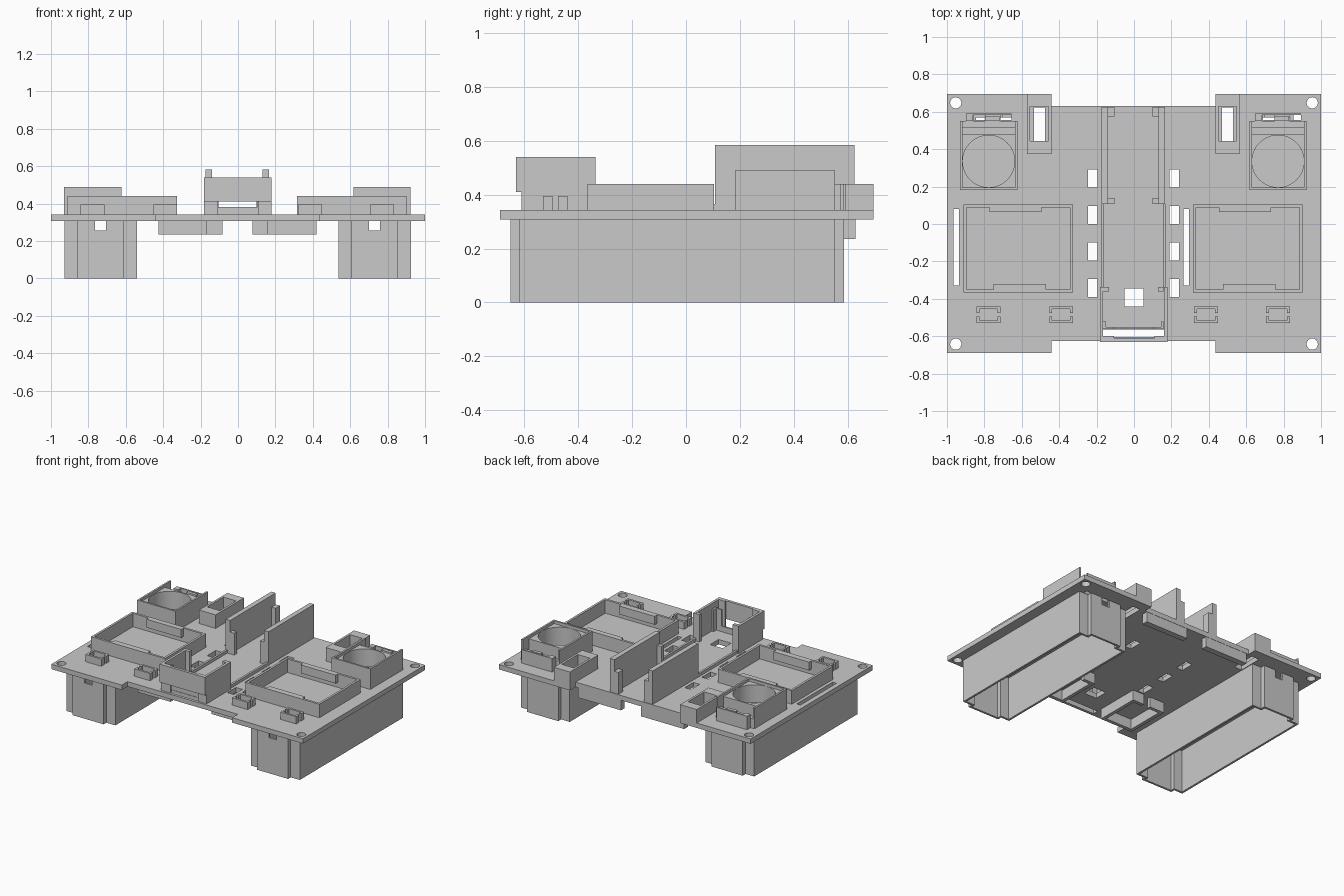
import bpy, bmesh, math
from mathutils import Matrix

if "Cube" in bpy.data.objects:
    bpy.data.objects.remove(bpy.data.objects["Cube"])

grey = bpy.data.materials.new("plain grey")
grey.diffuse_color = (0.59, 0.59, 0.59, 1)
grey.use_nodes = True
grey.node_tree.nodes["Principled BSDF"].inputs["Base Color"].default_value = grey.diffuse_color

TOP, LOW = 0.343, 0.308      # upper and lower faces of the base plate


def add_box(bm, x0, x1, y0, y1, z0, z1):
    m = Matrix.Translation(((x0 + x1) / 2, (y0 + y1) / 2, (z0 + z1) / 2))
    bmesh.ops.create_cube(bm, size=1, matrix=m @ Matrix.Diagonal((x1 - x0, y1 - y0, z1 - z0, 1)))


def add_tube(bm, x, y, r, z0, z1, n=48):
    bmesh.ops.create_cone(bm, cap_ends=True, segments=n, radius1=r, radius2=r, depth=z1 - z0,
                          matrix=Matrix.Translation((x, y, (z0 + z1) / 2)))


def finish(name, bm):
    me = bpy.data.meshes.new(name)
    bm.to_mesh(me)
    bm.free()
    me.materials.append(grey)
    ob = bpy.data.objects.new(name, me)
    bpy.context.collection.objects.link(ob)
    return ob


def part(name, boxes):
    bm = bmesh.new()
    for b in boxes:
        add_box(bm, *b)
    return finish(name, bm)


def cut(ob, boxes=(), tubes=()):
    bm = bmesh.new()
    for b in boxes:
        add_box(bm, *b)
    for t in tubes:
        add_tube(bm, *t)
    cutter = finish("cutter", bm)
    cutter.hide_render = True
    mod = ob.modifiers.new("cut", 'BOOLEAN')
    mod.operation, mod.solver, mod.object = 'DIFFERENCE', 'EXACT', cutter
    bpy.context.view_layer.objects.active = ob
    bpy.ops.object.modifier_apply(modifier=mod.name)
    bpy.data.objects.remove(cutter)


def frame(x0, x1, y0, y1, z0, z1, t):
    """Four walls around a rectangle."""
    return [(x0, x1, y0, y0 + t, z0, z1), (x0, x1, y1 - t, y1, z0, z1),
            (x0, x0 + t, y0 + t, y1 - t, z0, z1), (x1 - t, x1, y0 + t, y1 - t, z0, z1)]


def same(b):
    return b


def mirror(b):
    return (-b[1] - 0.006, -b[0] - 0.006) + tuple(b[2:])


# base plate with end notches, screw holes and slots
plate = part("base_plate", [(-1, 1, -0.69, 0.695, LOW, TOP)])
A, B = 0.25, 0.4
slots = [(-0.44, 0.435, -0.8, -0.625, A, B), (-0.44, 0.435, 0.63, 0.8, A, B),
         (-0.965, -0.935, -0.33, 0.08, A, B), (0.265, 0.295, -0.33, 0.08, A, B),
         (-0.05, 0.05, -0.44, -0.345, A, B), (-0.165, 0.165, -0.605, -0.565, A, B)]
for y in (-0.39, -0.195, 0.0, 0.195):
    slots += [(-0.245, -0.195, y, y + 0.097, A, B), (0.19, 0.24, y, y + 0.097, A, B)]
for c in (-0.505, 0.5):
    slots.append((c - 0.03, c + 0.03, 0.445, 0.622, A, B))
cut(plate, slots, [(sx * 0.953, y, 0.03, A, B, 24) for sx in (-1, 1) for y in (-0.642, 0.648)])

# two hollow legs, open underneath, with raised end panels holding a small window
T = 0.015
for side, dx in (("left", 0), ("right", 1.465)):
    x0, x1, p0, p1 = -0.928 + dx, -0.54 + dx, -0.86 + dx, -0.612 + dx
    w0, w1, wz = -0.765 + dx, -0.705 + dx, 0.255
    part(side + "_leg_sides", [(x, x + T, -0.62, 0.552, 0, LOW) for x in (x0, x1 - T)])
    for end, y, yp in (("front", -0.62, -0.65), ("back", 0.552 - T, 0.585 - T)):
        ya, yb = min(y, yp), max(y, yp) + T
        part(side + "_leg_" + end, [
            (x0 + T, p0 + T, y, y + T, 0, LOW), (p1 - T, x1 - T, y, y + T, 0, LOW),
            (p0, p0 + T, ya, yb, 0, LOW), (p1 - T, p1, ya, yb, 0, LOW),
            (p0 + T, p1 - T, yp, yp + T, 0, wz),
            (p0 + T, w0, yp, yp + T, wz, LOW), (w1, p1 - T, yp, yp + T, wz, LOW)])

# rectangular trays with inner retaining bars
for side, x0 in (("left", -0.912), ("right", 0.315)):
    x1 = x0 + 0.587
    part(side + "_tray", frame(x0, x1, -0.365, 0.103, TOP, 0.44, 0.016))
    part(side + "_tray_bars", [(x0 + 0.14, x1 - 0.17, 0.063, 0.09, 0.38, 0.44),
                               (x0 + 0.16, x1 - 0.145, -0.352, -0.322, 0.38, 0.44)])

# small paired clips near the front edge
for i, x in enumerate((-0.778, -0.39, 0.385, 0.77)):
    bx = []
    for s in (-1, 1):
        def span(a, b):
            return sorted((-0.485 + s * a, -0.485 + s * b))
        bx.append((x - 0.063, x + 0.063, *span(0.03, 0.045), TOP, 0.395))
        for e in (-1, 1):
            xe = sorted((x + e * 0.048, x + e * 0.063))
            bx.append((*xe, *span(0.01, 0.03), TOP, 0.395))
    part("clip_%d" % (i + 1), bx)

# round sockets in square housings, with rear catches
for side, cx in (("left", -0.777), ("right", 0.77)):
    part(side + "_socket_walls", [
        (cx - 0.153, cx + 0.153, 0.182, 0.195, TOP, 0.49),
        (cx - 0.153, cx - 0.14, 0.195, 0.552, TOP, 0.49),
        (cx + 0.14, cx + 0.153, 0.195, 0.552, TOP, 0.49),
        (cx - 0.14, cx + 0.14, 0.515, 0.552, TOP, 0.41)])
    block = part(side + "_socket_block", [(cx - 0.141, cx + 0.141, 0.194, 0.482, TOP - 0.01, 0.47)])
    cut(block, (), [(cx, 0.335, 0.139, TOP, 0.6)])
    block.select_set(True)
    bpy.context.view_layer.objects.active = block
    bpy.ops.object.shade_smooth_by_angle(angle=math.radians(30))
    block.select_set(False)
    cut(plate, [(cx + a, cx + a + 0.06, 0.555, 0.582, A, B) for a in (-0.08, 0.062)])
    part(side + "_socket_catch", [
        (cx - 0.122, cx - 0.085, 0.552, 0.592, TOP, 0.44),
        (cx - 0.02, cx + 0.058, 0.552, 0.575, TOP, 0.44),
        (cx - 0.122, cx + 0.122, 0.583, 0.592, TOP, 0.44)])

# upright sleeves beside the back notch
for side, x0, x1 in (("left", -0.572, -0.44), ("right", 0.435, 0.563)):
    part(side + "_sleeve", [
        (x0, x1, 0.375, 0.445, TOP, 0.44), (x0, x1, 0.628, 0.695, TOP, 0.44),
        (x0, x0 + 0.016, 0.445, 0.628, TOP, 0.44), (x1 - 0.016, x1, 0.445, 0.628, TOP, 0.44)])

# tall guide walls with end lips, and low rails leading to the front holder
for side, f in (("left", same), ("right", mirror)):
    part(side + "_guide_wall", [f(b) for b in (
        (-0.173, -0.138, 0.108, 0.625, TOP, 0.583),
        (-0.138, -0.105, 0.575, 0.625, TOP, 0.5),
        (-0.138, -0.105, 0.108, 0.138, TOP, 0.5))])
    part(side + "_low_rail", [f((-0.175, -0.16, -0.336, 0.108, TOP, 0.365))])
    # open brackets and back skirts under the plate; the gap keeps the slot clear
    part(side + "_under_bracket", [f(b) for b in (
        (-0.425, -0.165, -0.53, -0.505, 0.235, LOW),
        (-0.19, -0.165, -0.505, -0.205, 0.235, LOW),
        (-0.425, -0.4, -0.505, -0.205, 0.235, LOW),
        (-0.4, -0.308, -0.23, -0.205, 0.235, LOW),
        (-0.255, -0.19, -0.23, -0.205, 0.235, LOW))])
    part(side + "_back_skirt", [f((-0.425, -0.083, 0.585, 0.628, 0.235, LOW))])

# three-sided front holder with an open strip below its front wall
part("front_holder", [
    (-0.183, 0.178, -0.63, -0.61, 0.41, 0.54),
    (-0.183, -0.165, -0.61, -0.336, TOP, 0.54), (0.16, 0.178, -0.61, -0.336, TOP, 0.54),
    (-0.165, -0.108, -0.61, -0.6, TOP, 0.54), (0.11, 0.16, -0.61, -0.6, TOP, 0.54)])
part("holder_posts", [f(b) for f in (same, mirror) for b in (
    (-0.165, -0.135, -0.36, -0.336, TOP, 0.54), (-0.165, -0.11, -0.562, -0.55, TOP, 0.5),
    (-0.165, -0.15, -0.55, -0.52, TOP, 0.5))])
part("holder_sill", [(-0.11, 0.115, -0.562, -0.55, TOP, 0.383)])
